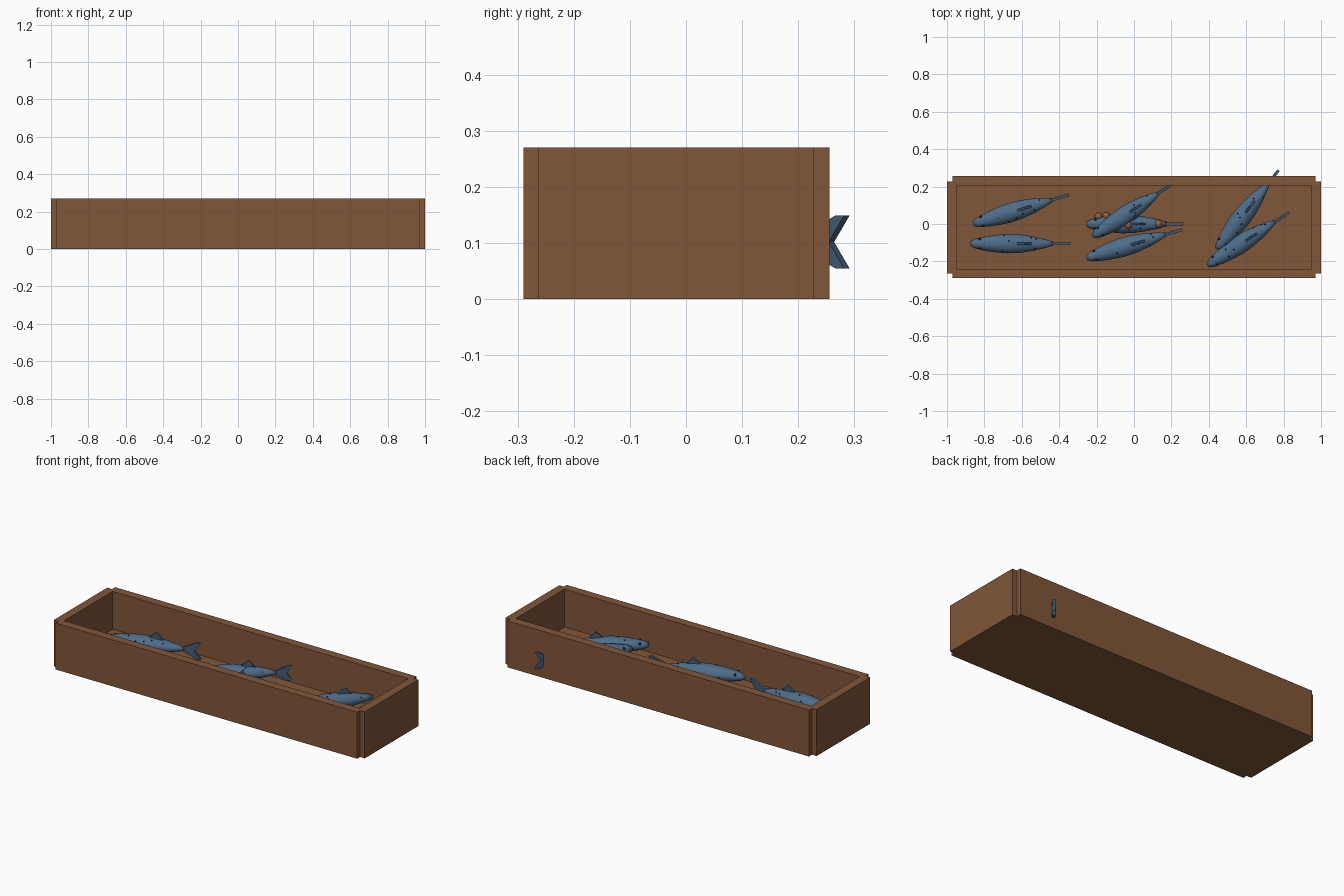
import bpy, bmesh, math, random
from mathutils import Matrix, Vector

if "Cube" in bpy.data.objects:
    bpy.data.objects.remove(bpy.data.objects["Cube"])

random.seed(4)


def material(name, rgb):
    m = bpy.data.materials.new(name)
    m.diffuse_color = (*rgb, 1)
    m.use_nodes = True
    m.node_tree.nodes["Principled BSDF"].inputs["Base Color"].default_value = m.diffuse_color
    return m


WOOD = material("brown wood", (0.22, 0.095, 0.04))
BLUE = material("fish blue", (0.075, 0.15, 0.25))
FIN = material("fin blue", (0.055, 0.11, 0.18))
DARK = material("dark spots", (0.01, 0.015, 0.025))
BALL = material("orange brown", (0.27, 0.12, 0.05))


def finish(bm, name, mat, matrix=None):
    bmesh.ops.recalc_face_normals(bm, faces=bm.faces)
    if matrix:
        bm.transform(matrix)
    me = bpy.data.meshes.new(name)
    bm.to_mesh(me)
    bm.free()
    me.materials.append(mat)
    ob = bpy.data.objects.new(name, me)
    bpy.context.collection.objects.link(ob)
    return ob


def smooth(ob):
    for p in ob.data.polygons:
        p.use_smooth = True


def box(name, x0, x1, y0, y1, z0, z1):
    bm = bmesh.new()
    bmesh.ops.create_cube(bm, size=1)
    size = Matrix.Diagonal((x1 - x0, y1 - y0, z1 - z0, 1))
    mid = Matrix.Translation(((x0 + x1) / 2, (y0 + y1) / 2, (z0 + z1) / 2))
    return finish(bm, name, WOOD, mid @ size)


def plate(name, outline, thick, matrix):
    """Upright fin: an x-z outline given thickness along y."""
    bm = bmesh.new()
    f = bm.faces.new([bm.verts.new((x, -thick / 2, z)) for x, z in outline])
    ext = bmesh.ops.extrude_face_region(bm, geom=[f])
    moved = [v for v in ext["geom"] if isinstance(v, bmesh.types.BMVert)]
    bmesh.ops.translate(bm, verts=moved, vec=(0, thick, 0))
    return finish(bm, name, FIN, matrix)


def dots(name, points, radius, mat, matrix=None, seg=8):
    bm = bmesh.new()
    for p in points:
        bmesh.ops.create_uvsphere(bm, u_segments=seg, v_segments=seg // 2 + 1,
                                  radius=radius, matrix=Matrix.Translation(p))
    smooth(finish(bm, name, mat, matrix))


# Crate: floor, two long walls, two end walls standing slightly proud
box("crate_floor", -0.97, 0.97, -0.264, 0.228, 0, 0.05)
box("front_wall", -0.97, 0.97, -0.29, -0.24, 0, 0.27)
box("back_wall", -0.97, 0.97, 0.206, 0.256, 0, 0.27)
for side, s in (("left", -1), ("right", 1)):
    box(side + "_end_wall", min(s, s * 0.95), max(s, s * 0.95), -0.264, 0.228, 0, 0.27)

# Body profile: distance from nose, half width
PROFILE = [(0, 0.012), (0.025, 0.026), (0.08, 0.039), (0.14, 0.048), (0.2, 0.053),
           (0.27, 0.05), (0.34, 0.039), (0.4, 0.024), (0.445, 0.01)]
HEIGHT = 0.86    # body height over width


def radius_at(x):
    for (a, ra), (b, rb) in zip(PROFILE, PROFILE[1:]):
        if a <= x <= b:
            return ra + (rb - ra) * (x - a) / (b - a)


def on_body(x, angle):
    r = radius_at(x)
    return Vector((x, r * math.sin(angle), r * HEIGHT * math.cos(angle)))


def fish(n, x, y, z, degrees, scale=1):
    m = (Matrix.Translation((x, y, z)) @ Matrix.Rotation(math.radians(degrees), 4, "Z")
         @ Matrix.Scale(scale, 4))
    # body
    bm = bmesh.new()
    sides = 14
    rings = [[bm.verts.new(on_body(px, 2 * math.pi * k / sides)) for k in range(sides)]
             for px, _ in PROFILE]
    for a, b in zip(rings, rings[1:]):
        for k in range(sides):
            j = (k + 1) % sides
            bm.faces.new((a[k], a[j], b[j], b[k]))
    bm.faces.new(rings[0])
    bm.faces.new(rings[-1])
    body = finish(bm, f"fish_body_{n}", BLUE, m)
    smooth(body)
    # forked tail and back fin
    plate(f"tail_fin_{n}", [(0.435, -0.01), (0.515, -0.047), (0.535, -0.047), (0.5, 0),
                            (0.535, 0.047), (0.515, 0.047), (0.435, 0.01)], 0.016, m)
    plate(f"back_fin_{n}", [(0.24, 0.035), (0.33, 0.03), (0.29, 0.075)], 0.013, m)
    # eyes and scattered spots
    dots(f"eyes_{n}", [on_body(0.05, s * 0.9) for s in (-1, 1)], 0.007, DARK, m)
    spots = [on_body(random.uniform(0.12, 0.4), random.uniform(-1.2, 1.2)) for _ in range(6)]
    dots(f"spots_{n}", spots, 0.004, DARK, m, 6)


# Fish: nose x, nose y, centre height, heading, scale
FISH = [(-0.86, 0.0, 0.102, 17, 1), (-0.875, -0.105, 0.102, 0, 1),
        (-0.22, -0.067, 0.102, 33.5, 0.95), (-0.255, -0.182, 0.102, 16.5, 1),
        (-0.255, 0.0, 0.075, 0, 0.97), (0.443, -0.135, 0.102, 52, 1),
        (0.393, -0.222, 0.102, 33, 0.97)]
for n, args in enumerate(FISH, 1):
    fish(n, *args)

# Small round balls beside the lower fish
dots("small_balls", [(-0.19, 0.04, 0.075), (-0.147, 0.043, 0.075), (0.13, 0, 0.085),
                     (-0.03, -0.005, 0.105)], 0.021, BALL, seg=14)
